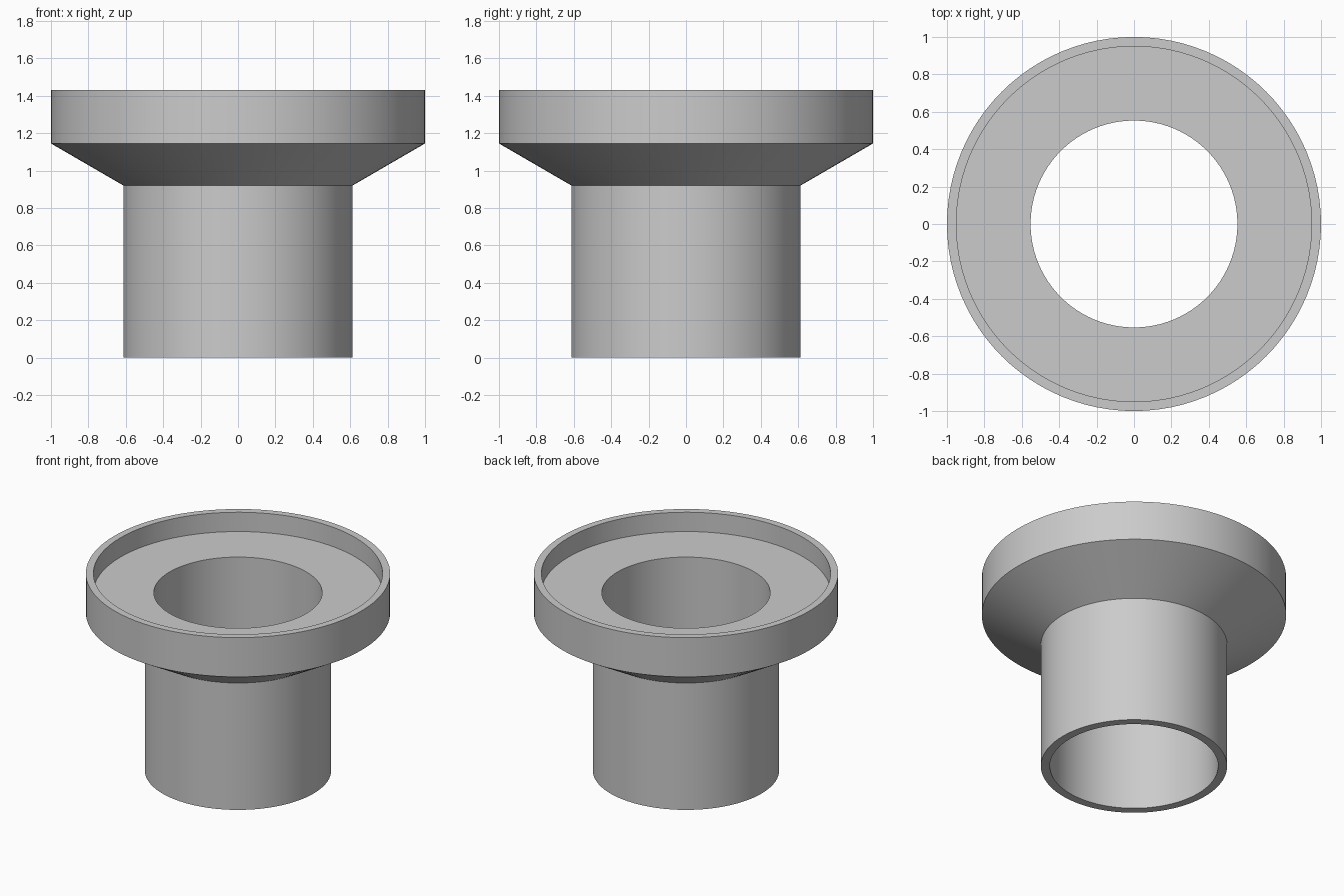
import bpy
import bmesh
import math

cube = bpy.data.objects.get("Cube")
if cube:
    bpy.data.objects.remove(cube, do_unlink=True)

# Single grey finish
grey = bpy.data.materials.new("light_grey")
grey.use_nodes = True
grey.diffuse_color = (0.6, 0.6, 0.6, 1)
grey.node_tree.nodes["Principled BSDF"].inputs["Base Color"].default_value = grey.diffuse_color


def lathe(name, profile, segments=96):
    """Revolve a closed (radius, height) profile around the z axis."""
    bm = bmesh.new()
    verts = [bm.verts.new((r, 0, z)) for r, z in profile]
    edges = [bm.edges.new((v, verts[(i + 1) % len(verts)])) for i, v in enumerate(verts)]
    bmesh.ops.spin(bm, geom=verts + edges, cent=(0, 0, 0), axis=(0, 0, 1),
                   angle=math.tau, steps=segments, use_merge=True)
    bmesh.ops.remove_doubles(bm, verts=bm.verts, dist=0.0001)
    bmesh.ops.recalc_face_normals(bm, faces=bm.faces)
    mesh = bpy.data.meshes.new(name)
    bm.to_mesh(mesh)
    bm.free()
    mesh.materials.append(grey)
    obj = bpy.data.objects.new(name, mesh)
    bpy.context.collection.objects.link(obj)
    bpy.ops.object.select_all(action='DESELECT')
    obj.select_set(True)
    bpy.context.view_layer.objects.active = obj
    bpy.ops.object.shade_smooth_by_angle(angle=math.radians(25))
    return obj


# Hollow tube flaring into a wide collar with a shallow recessed top
height, bore, tube, rim = 1.43, 0.553, 0.612, 1.0
lip, recess = 0.05, 0.14
lathe("flanged_sleeve", [
    (bore, 0), (tube, 0),
    (tube, 0.92), (rim, 1.145),
    (rim, height), (rim - lip, height),
    (rim - lip, height - recess), (bore, height - recess),
])
